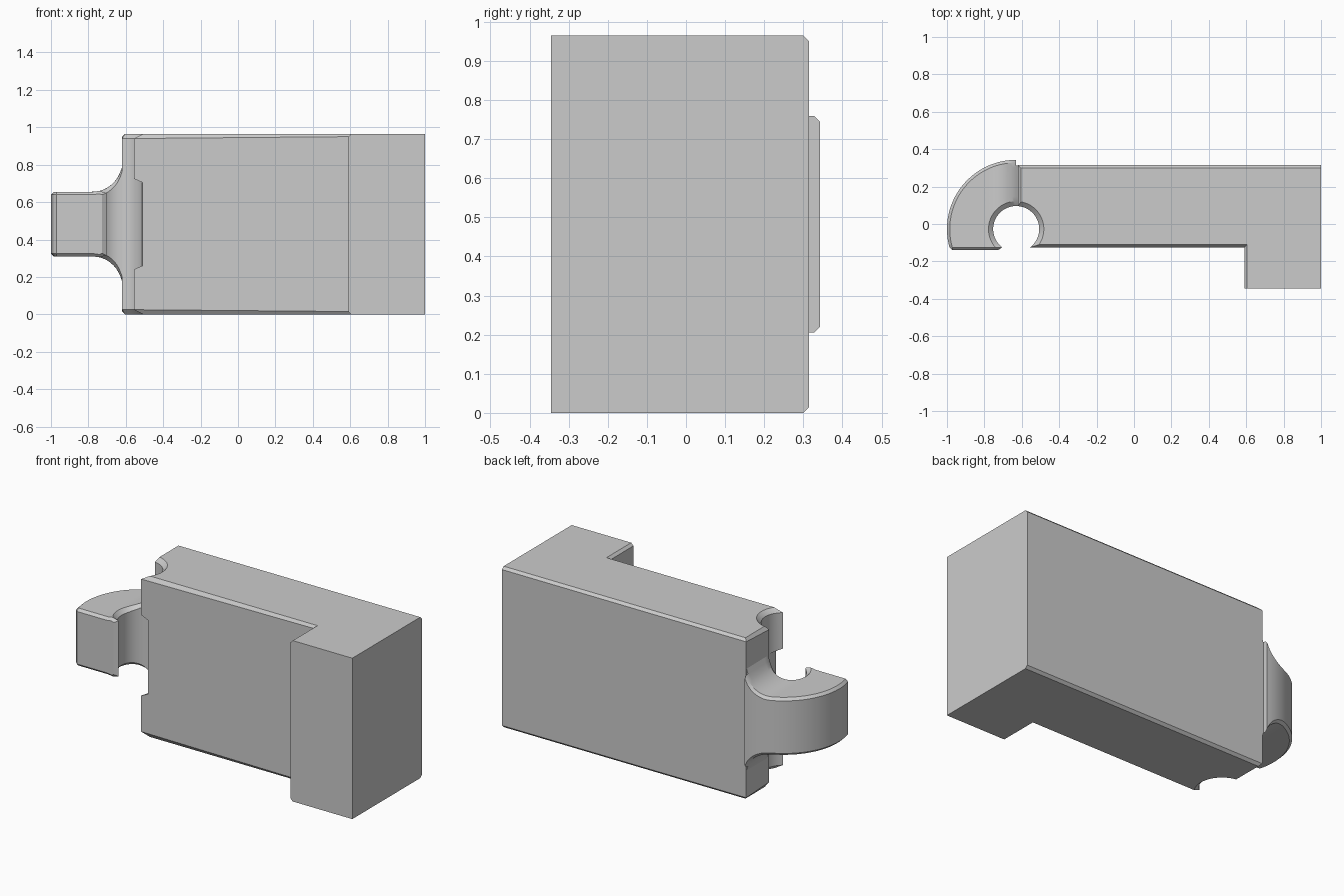
import bpy, bmesh
from math import sin, cos, asin, pi, sqrt, radians

if "Cube" in bpy.data.objects:
    bpy.data.objects.remove(bpy.data.objects["Cube"])

H = 0.965             # overall height
MID = 0.4825          # mid height
CX, CY = -0.63, -0.027  # clip centre
R_IN, R_OUT = 0.123, 0.37
C, GC = 0.015, 0.025  # edge and groove chamfers

grey = bpy.data.materials.new("plain grey")
grey.use_nodes = True
grey.diffuse_color = (0.6, 0.6, 0.6, 1)
grey.node_tree.nodes["Principled BSDF"].inputs["Base Color"].default_value = (0.6, 0.6, 0.6, 1)


def loft(name, rings, loop=True):
    """Skin closed rings of points and cap both ends."""
    bm = bmesh.new()
    rows = [[bm.verts.new(p) for p in ring] for ring in rings]
    n = len(rows[0])
    for a, b in zip(rows, rows[1:]):
        for i in range(n):
            j = (i + 1) % n
            bm.faces.new((a[i], a[j], b[j], b[i]))
    bm.faces.new(rows[0][::-1])
    bm.faces.new(rows[-1])
    bmesh.ops.remove_doubles(bm, verts=bm.verts, dist=1e-5)
    bmesh.ops.recalc_face_normals(bm, faces=bm.faces)
    me = bpy.data.meshes.new(name)
    bm.to_mesh(me)
    bm.free()
    me.materials.append(grey)
    ob = bpy.data.objects.new(name, me)
    bpy.context.collection.objects.link(ob)
    return ob


def smooth(ob):
    bpy.ops.object.select_all(action="DESELECT")
    ob.select_set(True)
    bpy.context.view_layer.objects.active = ob
    bpy.ops.object.shade_smooth_by_angle(angle=radians(28))


# Body: L-shaped plan; each entry is wall point, cap point, chamfer depth
FRONT, BACK, LEFT = -0.125, 0.315, -0.62
plan = [
    ((0.59, FRONT), (0.59 + C, FRONT + C), C),
    ((0.59, -0.345), (0.59 + C, -0.345), C),
    ((1, -0.345), (1, -0.345), C),
    ((1, BACK), (1, BACK - C), C),
    ((LEFT, BACK), (LEFT + C, BACK - C), C),
]
a0, a1 = radians(85), -asin((CY - FRONT) / R_IN)
b0, b1 = radians(80), -asin((CY - FRONT - C) / (R_IN + GC))
for k in range(25):
    t = k / 24
    a, b = a0 + (a1 - a0) * t, b0 + (b1 - b0) * t
    plan.append(((CX + R_IN * cos(a), CY + R_IN * sin(a)),
                 (CX + (R_IN + GC) * cos(b), CY + (R_IN + GC) * sin(b)), GC))
body = loft("body", [
    [(*cap, 0) for wall, cap, d in plan],
    [(*wall, d) for wall, cap, d in plan],
    [(*wall, H - d) for wall, cap, d in plan],
    [(*cap, H) for wall, cap, d in plan],
])

# Notch in the front lip of the groove, with sloped ends
notch = [(-0.7, MID - 0.305), (-0.51, MID - 0.222), (-0.51, MID + 0.222), (-0.7, MID + 0.305)]
cutter = loft("notch_cutter", [[(x, y, z) for x, z in notch] for y in (-0.3, 0.01)])
cutter.hide_render = True
mod = body.modifiers.new("lip_notch", "BOOLEAN")
mod.operation, mod.solver, mod.object = "DIFFERENCE", "EXACT", cutter
bpy.context.view_layer.objects.active = body
bpy.ops.object.modifier_apply(modifier=mod.name)
bpy.data.objects.remove(cutter)
smooth(body)


# Clip: curved arm whose height flares into the body through a fillet
def half_height(x, r=0.16):
    dx = min(max(x - (LEFT - r), 0), r)
    return 0.1725 + r - sqrt(r * r - dx * dx)


STEPS = 8
inner, outer = R_IN + GC, R_OUT - C
radii = [inner + (outer - inner) * i / STEPS for i in range(STEPS + 1)]
# section: radius and drop below the top, running outwards
section = [(R_IN, GC)] + [(r, 0) for r in radii] + [(R_OUT, C)]


def ring(place, inset=0.0):
    top, bottom = [], []
    for r, drop in section:
        x, y = place(r)
        h = half_height(x) - max(drop, inset)
        top.append((x, y, MID + h))
        bottom.append((x, y, MID - h))
    return top + bottom[::-1]


def arc(t):
    def place(r):
        end = pi + asin((CY - FRONT) / r)
        a = pi / 2 + (end - pi / 2) * t
        return CX + r * cos(a), CY + r * sin(a)
    return place


def root(x):
    return lambda r: (x, min(CY + r, BACK - 0.003))


def tip(r):
    x, y = arc(1)(min(max(r, R_IN + C), R_OUT - C))
    return x, FRONT - C


rings = [ring(root(-0.61)), ring(root(CX))]
rings += [ring(arc(k / 36)) for k in range(37)]
rings.append(ring(tip, C))
smooth(loft("clip_arm", rings))
